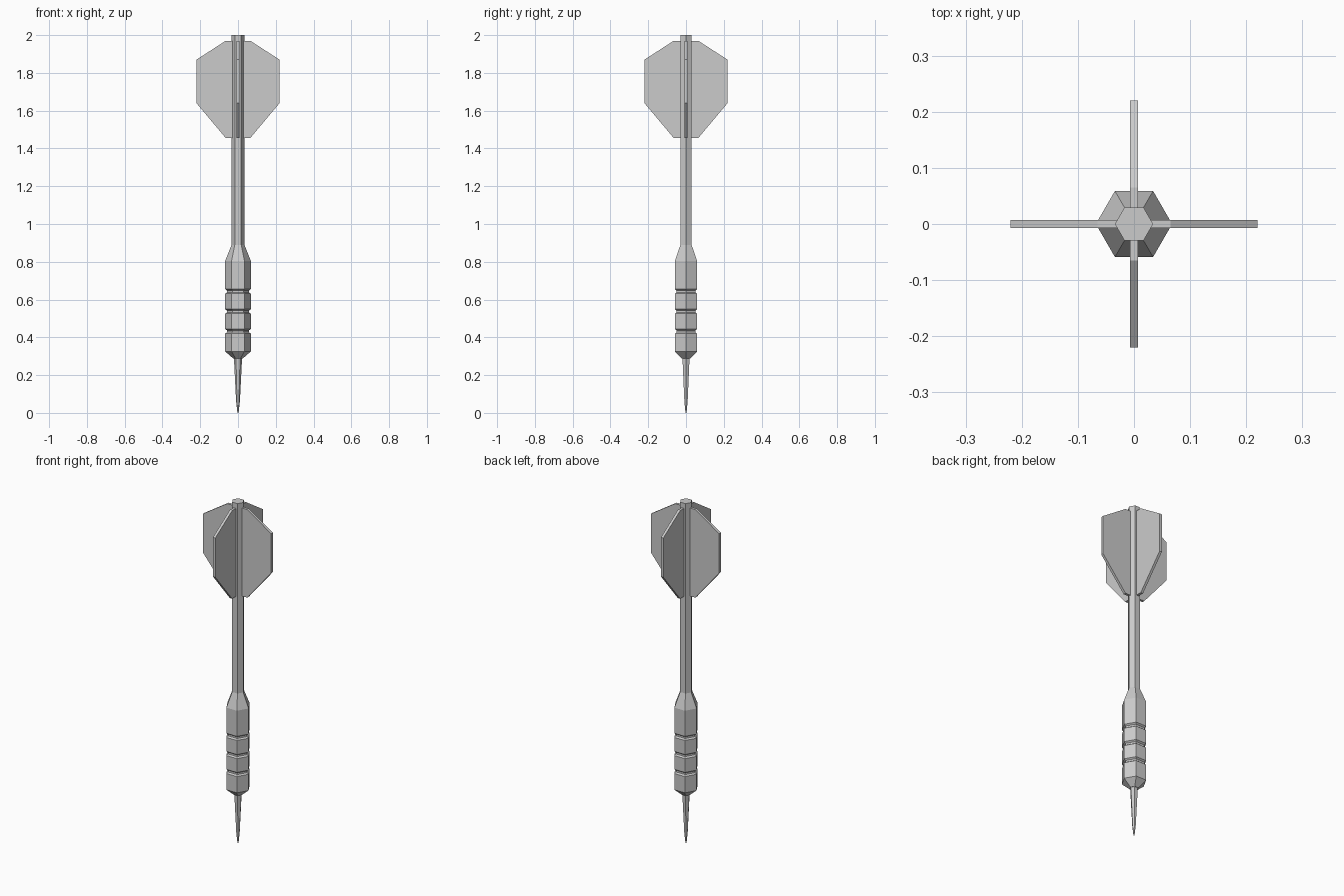
import bpy, bmesh, math

cube = bpy.data.objects.get("Cube")
if cube:
    bpy.data.objects.remove(cube)

grey = bpy.data.materials.new("plain grey")
grey.use_nodes = True
COLOUR = (0.6, 0.6, 0.6, 1)
grey.diffuse_color = COLOUR
grey.node_tree.nodes["Principled BSDF"].inputs["Base Color"].default_value = COLOUR


def add_object(name, bm):
    bmesh.ops.recalc_face_normals(bm, faces=bm.faces)
    mesh = bpy.data.meshes.new(name)
    bm.to_mesh(mesh)
    bm.free()
    mesh.materials.append(grey)
    obj = bpy.data.objects.new(name, mesh)
    bpy.context.collection.objects.link(obj)
    return obj


def hex_column(name, profile, sides=6):
    """Stack of flat-sided rings from (radius, height) pairs, capped at both ends."""
    bm = bmesh.new()
    rings = [[bm.verts.new((r * math.cos(math.tau * i / sides),
                            r * math.sin(math.tau * i / sides), z))
              for i in range(sides)] for r, z in profile]
    for low, high in zip(rings, rings[1:]):
        for i in range(sides):
            j = (i + 1) % sides
            bm.faces.new((low[i], low[j], high[j], high[i]))
    bm.faces.new(rings[0])
    bm.faces.new(rings[-1])
    return add_object(name, bm)


def flight(name, angle, thickness=0.015):
    """Eight-sided plate through the shaft."""
    half = [(0.065, 1.455), (0.22, 1.64), (0.22, 1.87), (0.065, 1.97)]
    outline = half + [(-x, z) for x, z in reversed(half)]
    bm = bmesh.new()
    face = bm.faces.new([bm.verts.new((x, -thickness / 2, z)) for x, z in outline])
    extruded = bmesh.ops.extrude_face_region(bm, geom=[face])["geom"]
    bmesh.ops.translate(bm, vec=(0, thickness, 0),
                        verts=[v for v in extruded if isinstance(v, bmesh.types.BMVert)])
    obj = add_object(name, bm)
    obj.rotation_euler.z = angle
    return obj


# Needle tip
hex_column("needle_tip", [(0.003, 0), (0.010, 0.06), (0.022, 0.30)])

# Barrel with three chamfered grip grooves
R, GROOVE = 0.068, 0.058
barrel = [(0.024, 0.287), (R, 0.325)]
for z in (0.432, 0.537, 0.643):
    barrel += [(R, z - 0.012), (GROOVE, z - 0.005), (GROOVE, z + 0.005), (R, z + 0.012)]
barrel += [(R, 0.805), (0.034, 0.89)]
hex_column("barrel", barrel)

# Shaft
hex_column("shaft", [(0.034, 0.88), (0.034, 2.0)])

# Crossed flights
flight("flight_side", 0)
flight("flight_front_back", math.pi / 2)
